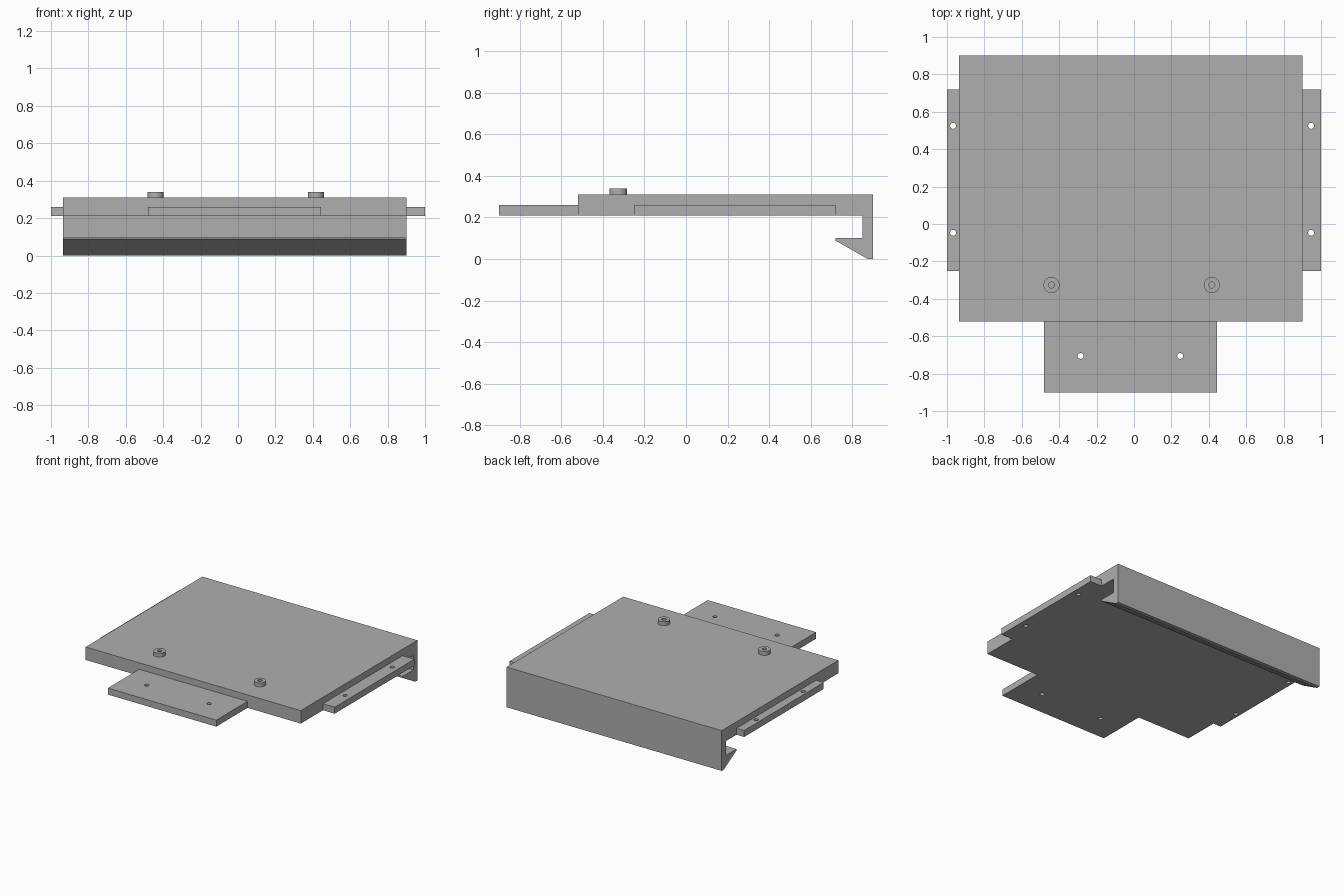
import bpy
import bmesh

cube = bpy.data.objects.get("Cube")
if cube:
    bpy.data.objects.remove(cube, do_unlink=True)

grey = bpy.data.materials.new("plain grey")
grey.use_nodes = True
COLOUR = (0.43, 0.43, 0.43, 1)
grey.diffuse_color = COLOUR
grey.node_tree.nodes["Principled BSDF"].inputs["Base Color"].default_value = COLOUR

BASE, PLATE_TOP, DECK_TOP, BOSS_TOP = 0.21, 0.26, 0.31, 0.34
LEFT, RIGHT = 0.9, -0.935
HOLE = 0.016


def prism(name, points, vector):
    """Extrude a closed planar outline along a vector."""
    bm = bmesh.new()
    face = bm.faces.new([bm.verts.new(p) for p in points])
    out = bmesh.ops.extrude_face_region(bm, geom=[face])
    moved = [g for g in out["geom"] if isinstance(g, bmesh.types.BMVert)]
    bmesh.ops.translate(bm, verts=moved, vec=vector)
    bmesh.ops.recalc_face_normals(bm, faces=bm.faces)
    mesh = bpy.data.meshes.new(name)
    bm.to_mesh(mesh)
    bm.free()
    mesh.materials.append(grey)
    obj = bpy.data.objects.new(name, mesh)
    bpy.context.collection.objects.link(obj)
    return obj


def plate(name, x0, x1, y0, y1):
    outline = [(x0, y0, BASE), (x1, y0, BASE), (x1, y1, BASE), (x0, y1, BASE)]
    return prism(name, outline, (0, 0, PLATE_TOP - BASE))


def cylinder(name, x, y, radius, z0, z1):
    bpy.ops.mesh.primitive_cylinder_add(
        vertices=32, radius=radius, depth=z1 - z0, location=(x, y, (z0 + z1) / 2))
    obj = bpy.context.object
    obj.name = name
    obj.data.materials.append(grey)
    return obj


def drill(obj, centres):
    """Cut round vertical holes through a part."""
    for x, y in centres:
        cutter = cylinder("hole_cutter", x, y, HOLE, BASE - 0.1, BOSS_TOP + 0.1)
        cutter.hide_render = True
        mod = obj.modifiers.new("hole", 'BOOLEAN')
        mod.operation = 'DIFFERENCE'
        mod.solver = 'EXACT'
        mod.object = cutter
        bpy.ops.object.select_all(action='DESELECT')
        obj.select_set(True)
        bpy.context.view_layer.objects.active = obj
        bpy.ops.object.modifier_apply(modifier=mod.name)
        bpy.data.objects.remove(cutter, do_unlink=True)
    bpy.ops.object.shade_smooth_by_angle()


# Deck with the rear wall and its hooked lip, as one side profile
profile = [(-0.52, BASE), (-0.52, DECK_TOP), (0.9, DECK_TOP), (0.9, 0),
           (0.875, 0), (0.72, 0.088), (0.72, 0.1), (0.85, 0.1), (0.85, BASE)]
prism("deck_with_rear_hook", [(RIGHT, y, z) for y, z in profile], (LEFT - RIGHT, 0, 0))

# Side mounting flanges
for name, x0, x1, hole_x in (("left_flange", LEFT, 1, 0.947),
                             ("right_flange", -1, RIGHT, -0.967)):
    drill(plate(name, x0, x1, -0.25, 0.72), [(hole_x, -0.047), (hole_x, 0.525)])

# Front mounting tab
drill(plate("front_tab", -0.48, 0.445, -0.9, -0.52), [(-0.285, -0.705), (0.247, -0.705)])

# Round bosses on the deck
for name, x in (("left_boss", 0.416), ("right_boss", -0.441)):
    drill(cylinder(name, x, -0.326, 0.043, DECK_TOP, BOSS_TOP), [(x, -0.326)])
